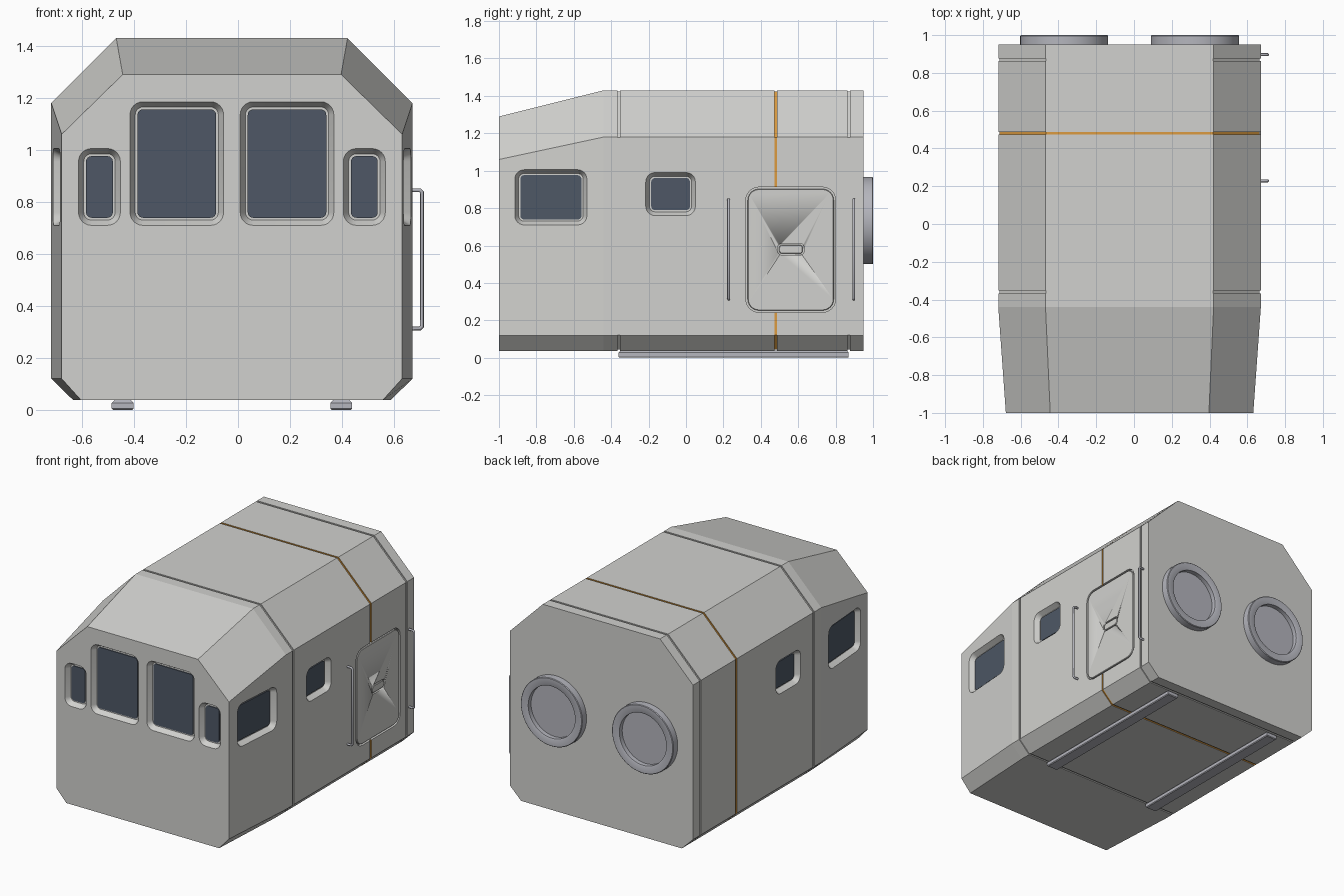
import bpy, bmesh, math
from mathutils import Vector

if "Cube" in bpy.data.objects:
    bpy.data.objects.remove(bpy.data.objects["Cube"])

CX = -0.0235          # hull centreline
HALF = 0.695          # hull half width
FRONT, KINK, BACK = -1.0, -0.44, 0.95


def material(name, rgb):
    m = bpy.data.materials.new(name)
    m.use_nodes = True
    m.diffuse_color = (*rgb, 1)
    m.node_tree.nodes["Principled BSDF"].inputs["Base Color"].default_value = (*rgb, 1)
    return m


HULL = material("hull light grey", (0.64, 0.64, 0.62))
METAL = material("metal grey", (0.46, 0.465, 0.51))
GLASS = material("dark blue glass", (0.077, 0.097, 0.132))
ORANGE = material("orange stripe", (0.72, 0.33, 0.05))


def loft(name, rings, mat, smooth=True):
    """Skin a stack of equal-length rings and cap both ends."""
    bm = bmesh.new()
    loops = [[bm.verts.new(p) for p in ring] for ring in rings]
    for a, b in zip(loops, loops[1:]):
        for i in range(len(a)):
            j = (i + 1) % len(a)
            bm.faces.new((a[i], a[j], b[j], b[i]))
    bm.faces.new(loops[0])
    bm.faces.new(loops[-1])
    bmesh.ops.recalc_face_normals(bm, faces=bm.faces)
    mesh = bpy.data.meshes.new(name)
    bm.to_mesh(mesh)
    bm.free()
    mesh.materials.append(mat)
    ob = bpy.data.objects.new(name, mesh)
    bpy.context.collection.objects.link(ob)
    if smooth:
        select(ob)
        bpy.ops.object.shade_smooth_by_angle(angle=math.radians(35))
    return ob


def select(ob):
    bpy.ops.object.select_all(action='DESELECT')
    ob.select_set(True)
    bpy.context.view_layer.objects.active = ob


def cut(target, cutter):
    mod = target.modifiers.new("cut", 'BOOLEAN')
    mod.operation = 'DIFFERENCE'
    mod.solver = 'EXACT'
    mod.object = cutter
    select(target)
    bpy.ops.object.modifier_apply(modifier=mod.name)
    bpy.data.objects.remove(cutter)


def rounded(rect, inset, radius, steps=6):
    """Outline of a rounded rectangle (u0, u1, v0, v1), shrunk by inset."""
    u0, u1, v0, v1 = rect
    r = max(radius - inset, 0.012)
    pts = []
    corners = ((u1, v1, -1, -1), (u0, v1, 1, -1), (u0, v0, 1, 1), (u1, v0, -1, 1))
    for k, (u, v, su, sv) in enumerate(corners):
        for i in range(steps + 1):
            a = math.pi / 2 * (k + i / steps)
            pts.append((u + su * (inset + r) + r * math.cos(a),
                        v + sv * (inset + r) + r * math.sin(a)))
    return pts


# Wall mappings: (u, v, outward offset) to a point
def front_wall(u, v, n):
    return Vector((u, FRONT - n, v))


def side_wall(s):
    def place(u, v, n):
        taper = 0.04 * max(0, KINK - u) / (KINK - FRONT)
        return Vector((CX + s * (HALF - taper + n), u, v))
    return place


def slab(name, wall, rect, radius, layers, mat):
    """Rounded slab on a wall; layers are (inset, outward offset) pairs."""
    return loft(name, [[wall(u, v, n) for u, v in rounded(rect, i, radius)]
                       for i, n in layers], mat)


# Hull: chamfered section lofted along y, with panel grooves
def section(y, d=0.0):
    t = max(0, KINK - y) / (KINK - FRONT)
    base, wall, top = 0.61 - 0.03 * t - d * 0.4, HALF - 0.04 * t - d, 0.445 - 0.025 * t - d * 0.4
    low, sill = 0.037 + d, 0.12 + d * 0.4
    shoulder, roof = 1.18 - 0.12 * t - d * 0.4, 1.43 - 0.14 * t - d
    half = [(base, low), (wall, sill), (wall, shoulder), (top, roof)]
    return ([Vector((CX + x, y, z)) for x, z in half]
            + [Vector((CX - x, y, z)) for x, z in reversed(half)])


STRIPE, W, DEPTH = 0.48, 0.007, 0.007
rings = [section(FRONT), section(KINK)]
for y in (-0.36, STRIPE, 0.87):
    rings += [section(y - W), section(y - W, DEPTH), section(y + W, DEPTH), section(y + W)]
rings.append(section(BACK))
hull = loft("hull", rings, HULL, smooth=False)
hull.data.materials.append(ORANGE)
for f in hull.data.polygons:
    if abs(f.center.y - STRIPE) < W + 0.001:
        f.material_index = 1


# Windows: bevelled recess with a glass plate on its floor
def window(name, wall, rect):
    cutter = slab(name + "_cutter", wall, rect, 0.05,
                  [(-0.006, 0.01), (0.02, -0.035)], HULL)
    cut(hull, cutter)
    slab(name + "_glass", wall, rect, 0.05, [(0.029, -0.036), (0.029, -0.029)], GLASS)


for s, side in ((1, "left"), (-1, "right")):
    for part, a, b, top in (("main", 0.032, 0.392, 1.185), ("corner", 0.429, 0.59, 1.005)):
        u = sorted((CX + s * a, CX + s * b))
        window(f"{side}_{part}_windscreen", front_wall, (*u, 0.71, top))
    window(f"{side}_front_side_window", side_wall(s), (-0.915, -0.53, 0.71, 1.005))
    window(f"{side}_rear_side_window", side_wall(s), (-0.215, 0.05, 0.76, 0.99))


# Door and its latch: flush plugs sitting inside a narrow gap
def plug(name, target, rect, radius, gap, depth):
    wall = side_wall(1)
    cut(target, slab(name + "_cutter", wall, rect, radius, [(0, 0.01), (0, -depth)], HULL))
    return slab(name, wall, rect, radius,
                [(gap, -depth - 0.002), (gap, -0.003), (gap + 0.003, 0)], HULL)


door = plug("door", hull, (0.32, 0.80, 0.243, 0.912), 0.07, 0.01, 0.02)
plug("door_latch", door, (0.49, 0.632, 0.548, 0.612), 0.025, 0.008, 0.012)

# Grab rails on both sides of the door
for name, y in (("front_grab_rail", 0.228), ("rear_grab_rail", 0.897)):
    curve = bpy.data.curves.new(name, 'CURVE')
    curve.dimensions = '3D'
    curve.bevel_depth = 0.0075
    curve.bevel_resolution = 2
    curve.use_fill_caps = True
    line = curve.splines.new('POLY')
    path = [(0.665, 0.313), (0.7, 0.313), (0.708, 0.321),
            (0.708, 0.837), (0.7, 0.845), (0.665, 0.845)]
    line.points.add(len(path) - 1)
    for p, (x, z) in zip(line.points, path):
        p.co = (x, y, z, 1)
    curve.materials.append(METAL)
    bpy.context.collection.objects.link(bpy.data.objects.new(name, curve))

# Rear round ports: raised collar with a sunken disc
for s, side in ((1, "left"), (-1, "right")):
    profile = [(0.233, 0.94), (0.233, 0.996), (0.229, 1.0), (0.186, 1.0), (0.178, 0.996), (0.178, 0.965)]
    loft(f"{side}_rear_port",
         [[Vector((CX + s * 0.346 + r * math.cos(a), y, 0.733 + r * math.sin(a)))
           for a in (math.tau * i / 64 for i in range(64))] for r, y in profile], METAL)

    # Skids under the floor
    x = CX + s * 0.4205
    skid = [(0.005, 0.0), (0.0, 0.005), (0.0, 0.027), (0.005, 0.032), (0.012, 0.039)]
    loft(f"{side}_skid",
         [[Vector((x + u * (0.042 - i), v, z)) for u, v in
           ((-1, -0.36 + i), (1, -0.36 + i), (1, 0.87 - i), (-1, 0.87 - i))]
          for i, z in skid], METAL, smooth=False)
